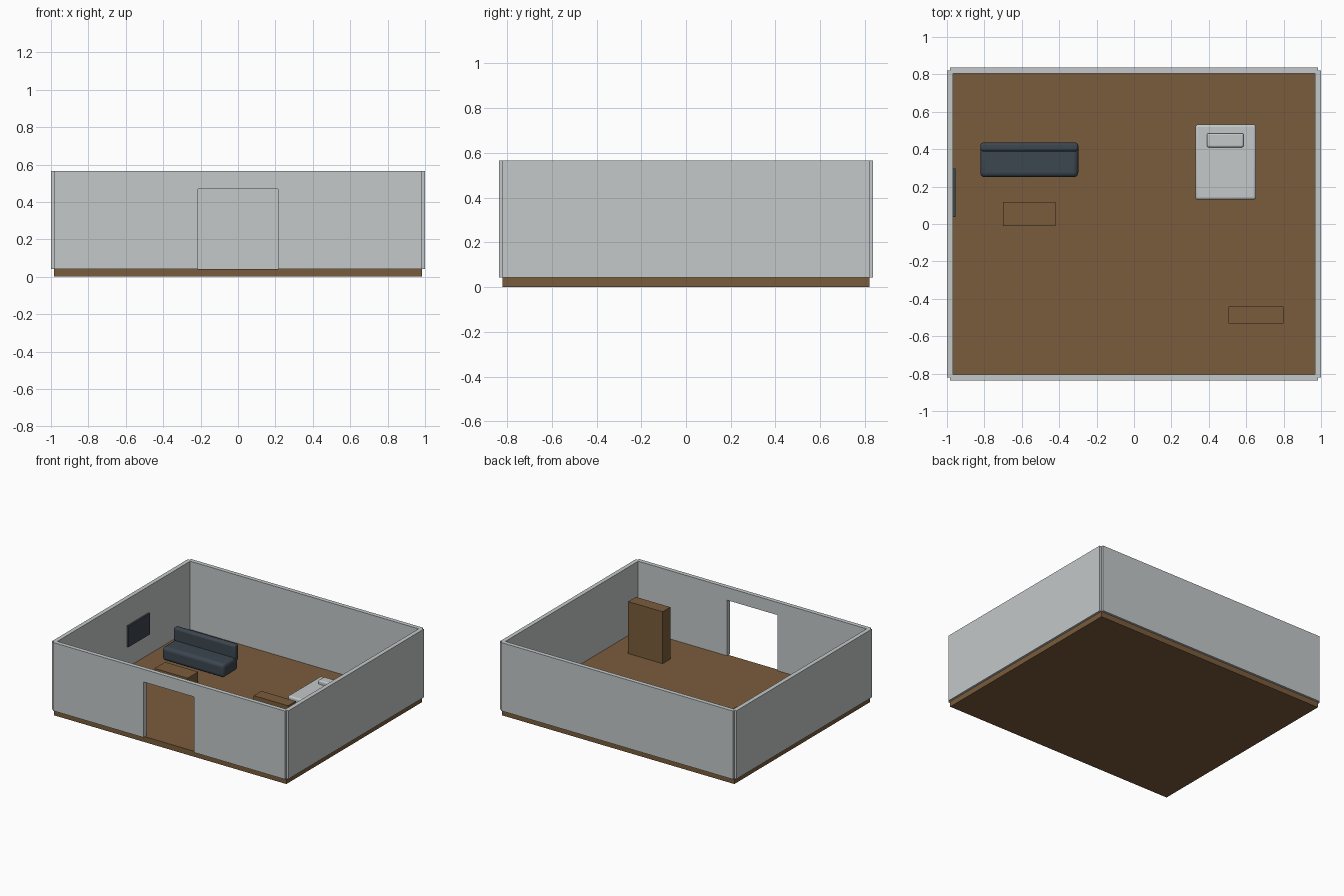
import bpy
import bmesh

default = bpy.data.objects.get("Cube")
if default:
    bpy.data.objects.remove(default, do_unlink=True)


def material(name, rgb):
    mat = bpy.data.materials.new(name)
    mat.use_nodes = True
    colour = (*rgb, 1.0)
    mat.diffuse_color = colour
    mat.node_tree.nodes["Principled BSDF"].inputs["Base Color"].default_value = colour
    return mat


GREY = material("pale grey", (0.55, 0.58, 0.58))
WOOD = material("brown wood", (0.195, 0.107, 0.045))
SLATE = material("dark slate", (0.045, 0.061, 0.08))


def box(name, x, y, z, mat, bevel=0.0):
    """Box from (min, max) ranges, optionally with soft rounded edges."""
    mesh = bpy.data.meshes.new(name)
    bm = bmesh.new()
    bmesh.ops.create_cube(bm, size=1.0)
    for v in bm.verts:
        v.co = [lo + (c + 0.5) * (hi - lo) for c, (lo, hi) in zip(v.co, (x, y, z))]
    bm.to_mesh(mesh)
    bm.free()
    mesh.materials.append(mat)
    obj = bpy.data.objects.new(name, mesh)
    bpy.context.collection.objects.link(obj)
    if bevel:
        mod = obj.modifiers.new("soft edges", "BEVEL")
        mod.width = bevel
        mod.segments = 4
        bpy.ops.object.select_all(action="DESELECT")
        obj.select_set(True)
        bpy.context.view_layer.objects.active = obj
        bpy.ops.object.shade_smooth_by_angle()
    return obj


# Room dimensions: walls are centred on the floor's edges
HX, HY = 0.984, 0.82
T = 0.0164
FLOOR, TOP = 0.042, 0.565
DOOR_X, DOOR_TOP = 0.214, 0.468

box("floor", (-HX, HX), (-HY, HY), (0, FLOOR), WOOD)

# Walls, with a doorway in the front one
box("back_wall", (-HX, HX), (HY - T, HY + T), (FLOOR, TOP), GREY)
for side, s in (("right", -1), ("left", 1)):
    box(side + "_wall", (s * HX - T, s * HX + T), (-HY, HY), (FLOOR, TOP), GREY)
    box(side + "_front_wall", sorted((s * DOOR_X, s * HX)),
        (-HY - T, -HY + T), (FLOOR, TOP), GREY)
box("door_lintel", (-DOOR_X, DOOR_X), (-HY - T, -HY + T), (DOOR_TOP, TOP), GREY)

# Sofa
box("sofa_seat", (-0.822, -0.298), (0.25, 0.43), (0.055, 0.16), SLATE, 0.025)
box("sofa_back", (-0.822, -0.298), (0.388, 0.435), (0.125, 0.256), SLATE, 0.016)

# Bed
box("bed_mattress", (0.328, 0.652), (0.13, 0.532), (FLOOR, 0.139), GREY, 0.014)
box("bed_pillow", (0.389, 0.586), (0.41, 0.485), (0.13, 0.167), GREY, 0.01)

# Other furniture
box("coffee_table", (-0.70, -0.42), (-0.01, 0.118), (FLOOR, 0.126), WOOD)
box("wardrobe", (0.506, 0.798), (-0.533, -0.44), (FLOOR, 0.44), WOOD)
box("wall_screen", (-HX + T, -0.954), (0.037, 0.298), (0.202, 0.364), SLATE)
